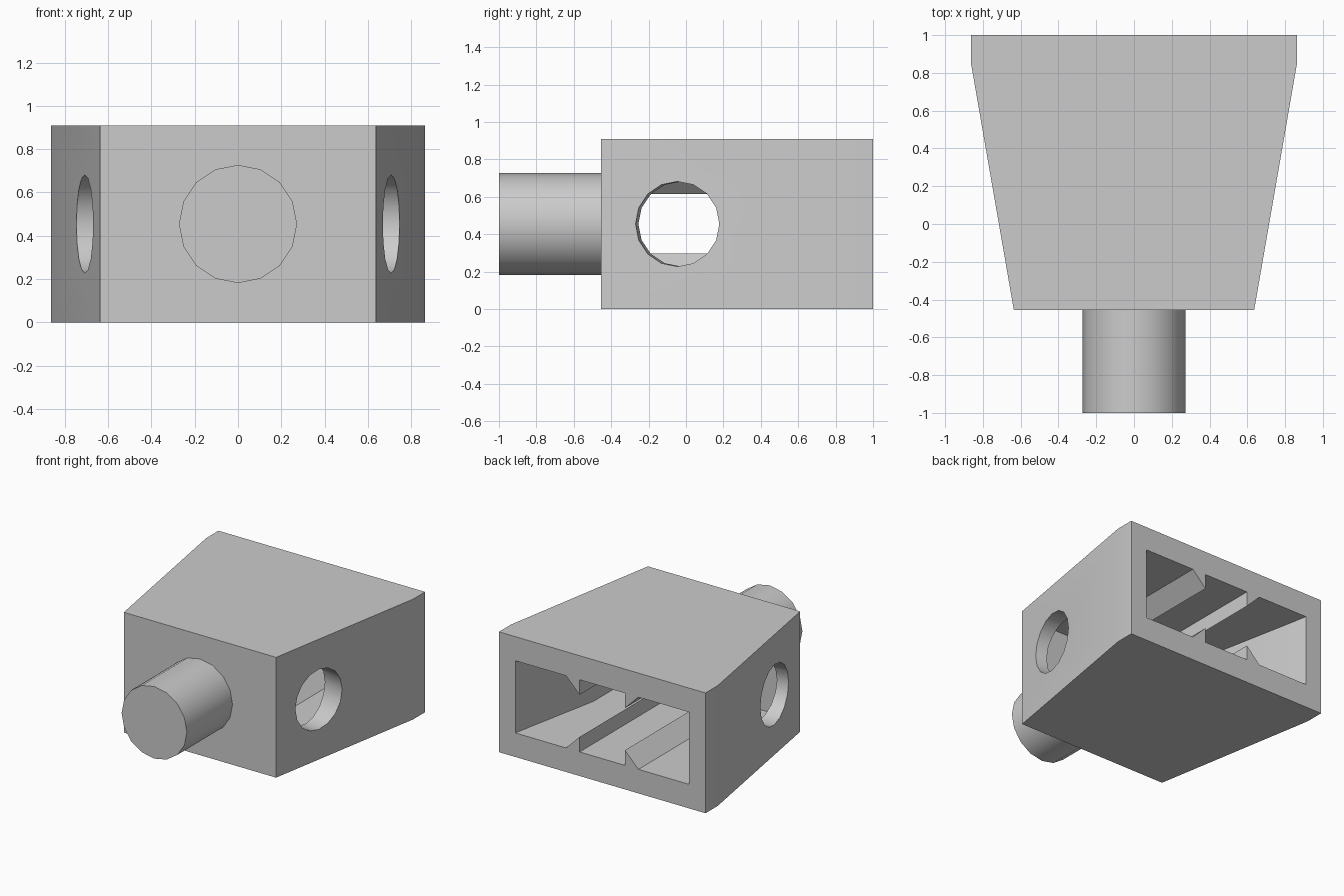
import bpy, math
from mathutils import Matrix

if "Cube" in bpy.data.objects:
    bpy.data.objects.remove(bpy.data.objects["Cube"], do_unlink=True)

U = 1 / 11            # one design unit
MID = 5 * U           # height of the centre line
FRONT = -5 * U        # front face of the body

grey = bpy.data.materials.new("plain grey")
grey.use_nodes = True
grey.diffuse_color = (0.6, 0.6, 0.6, 1)
grey.node_tree.nodes["Principled BSDF"].inputs["Base Color"].default_value = (0.6, 0.6, 0.6, 1)


def make_mesh(name, verts, faces):
    mesh = bpy.data.meshes.new(name)
    mesh.from_pydata(verts, [], faces)
    mesh.materials.append(grey)
    obj = bpy.data.objects.new(name, mesh)
    bpy.context.scene.collection.objects.link(obj)
    return obj


def prism(name, outline, low, high):
    """Extrude an anticlockwise xy outline from low to high."""
    n = len(outline)
    verts = [(x, y, z) for z in (low, high) for x, y in outline]
    faces = [tuple(reversed(range(n))), tuple(range(n, 2 * n))]
    faces += [(i, (i + 1) % n, n + (i + 1) % n, n + i) for i in range(n)]
    return make_mesh(name, verts, faces)


def rod(name, radius, length, matrix):
    ring = [(radius * math.cos(math.tau * i / 16), radius * math.sin(math.tau * i / 16))
            for i in range(16)]
    obj = prism(name, ring, -length / 2, length / 2)
    obj.data.transform(matrix)
    return obj


def mirrored(half):
    return half + [(-x, y) for x, y in reversed(half)]


def cut(target, cutter, operation="DIFFERENCE"):
    mod = target.modifiers.new(cutter.name, "BOOLEAN")
    mod.operation = operation
    mod.object = cutter
    mod.solver = "EXACT"
    bpy.context.view_layer.objects.active = target
    bpy.ops.object.modifier_apply(modifier=mod.name)
    bpy.data.objects.remove(cutter, do_unlink=True)


# Tapered body
body = prism("body", mirrored([(7 * U, FRONT), (9.5 * U, 9.4 * U), (9.5 * U, 11 * U)]), 0, 10 * U)

# Clipped front corners
for sx in (-1, 1):
    for top in (0, 1):
        x, z, s = sx * 7 * U, top * 10 * U, 1 - 2 * top
        e = 0.03
        o = (x + sx * e, FRONT - e, z - s * e)
        r = U + 3 * e
        tips = [(o[0] - sx * r, o[1], o[2]), (o[0], o[1] + r, o[2]), (o[0], o[1], o[2] + s * r)]
        faces = [(0, 1, 2), (0, 2, 3), (0, 3, 1), (1, 3, 2)]
        if sx * s > 0:
            faces = [f[::-1] for f in faces]
        corner = make_mesh("corner_cutter", [o] + tips, faces)
        cut(body, corner)

# Rear cavity, narrowing towards the front
cavity = prism("cavity_cutter",
               mirrored([(6.4 * U, -3 * U), (6.4 * U, 3 * U), (8 * U, 11 * U), (8 * U, 12 * U)]),
               2 * U, 8 * U)
# Four wedge-shaped rails are kept on the cavity floor and ceiling
for sx in (-1, 1):
    for s in (-1, 1):
        base = MID + s * 3.2 * U
        tip = MID + s * 1.75 * U
        wedge = [(sx * 2.08 * U, base), (sx * 3.53 * U, base), (sx * 2.08 * U, tip)]
        if sx * s > 0:
            wedge.reverse()
        rail = prism("rail_cutter", wedge, -13 * U, 13 * U)
        rail.data.transform(Matrix.Rotation(math.pi / 2, 4, "X"))
        cut(cavity, rail)
cut(body, cavity)

# Round side holes, square to the slanted walls
slant = math.atan2(2.5, 14.4)
for sx in (-1, 1):
    place = (Matrix.Translation((sx * 7.75 * U, -0.5 * U, MID))
             @ Matrix.Rotation(-sx * slant, 4, "Z") @ Matrix.Rotation(math.pi / 2, 4, "Y"))
    cut(body, rod("hole_cutter", 2.5 * U, 4 * U, place))

# Front peg
peg = rod("peg", 3 * U, 6.2 * U,
          Matrix.Translation((0, -7.9 * U, MID)) @ Matrix.Rotation(math.pi / 2, 4, "X"))

for obj in (body, peg):
    bpy.ops.object.select_all(action="DESELECT")
    obj.select_set(True)
    bpy.context.view_layer.objects.active = obj
    bpy.ops.object.shade_smooth_by_angle(angle=math.radians(30))
